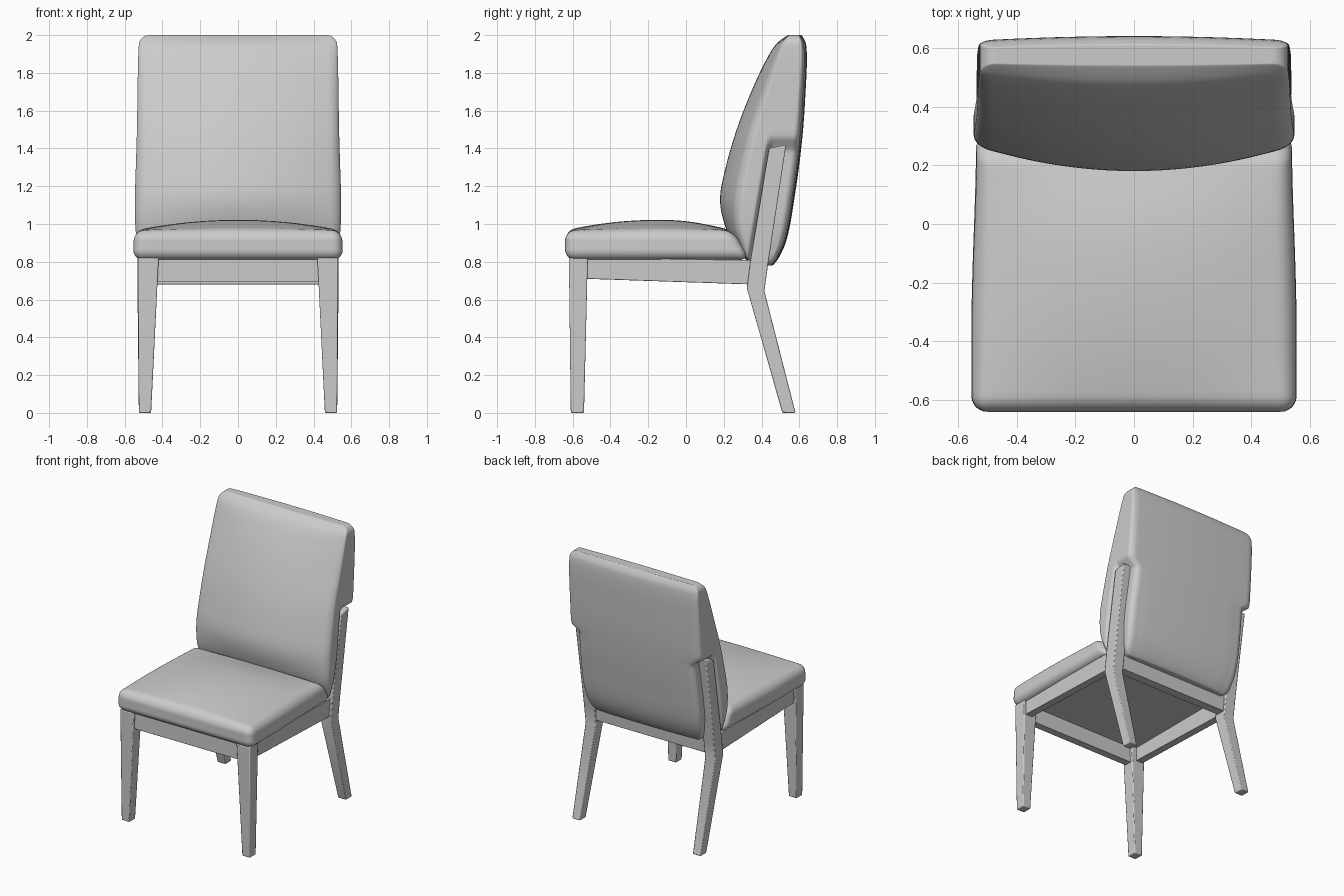
import bpy, bmesh, math
from mathutils import Vector

old = bpy.data.objects.get("Cube")
if old:
    bpy.data.objects.remove(old, do_unlink=True)

# One plain grey for the whole chair
grey = bpy.data.materials.new("plain_grey")
grey.use_nodes = True
grey.diffuse_color = (0.6, 0.6, 0.6, 1)
grey.node_tree.nodes["Principled BSDF"].inputs["Base Color"].default_value = (0.6, 0.6, 0.6, 1)


def finish(name, bm, angle=30, bevel=0):
    bmesh.ops.recalc_face_normals(bm, faces=bm.faces)
    mesh = bpy.data.meshes.new(name)
    bm.to_mesh(mesh)
    bm.free()
    mesh.materials.append(grey)
    obj = bpy.data.objects.new(name, mesh)
    bpy.context.collection.objects.link(obj)
    if bevel:
        mod = obj.modifiers.new("soft_edges", "BEVEL")
        mod.width, mod.segments = bevel, 2
    bpy.ops.object.select_all(action="DESELECT")
    obj.select_set(True)
    bpy.context.view_layer.objects.active = obj
    bpy.ops.object.shade_smooth_by_angle(angle=math.radians(angle))
    return obj


def loft(name, sections, bevel=0.006):
    """Bar through rectangular sections (x0, x1, y0, y1, z_front, z_rear)."""
    bm = bmesh.new()
    rings = [[bm.verts.new(p) for p in ((x0, y0, zf), (x1, y0, zf), (x1, y1, zr), (x0, y1, zr))]
             for x0, x1, y0, y1, zf, zr in sections]
    for a, b in zip(rings, rings[1:]):
        for i in range(4):
            j = (i + 1) % 4
            bm.faces.new((a[i], a[j], b[j], b[i]))
    bm.faces.new(rings[0])
    bm.faces.new(rings[-1])
    return finish(name, bm, bevel=bevel)


def cushion(name, half, radius, shape, cuts):
    """Rounded box, dense towards its edges, pushed into form by shape()."""
    bm = bmesh.new()
    bmesh.ops.create_cube(bm, size=2)
    bmesh.ops.subdivide_edges(bm, edges=bm.edges[:], cuts=cuts, use_grid_fill=True)
    for v in bm.verts:
        p = Vector([math.sin(c * math.pi / 2) * h for c, h in zip(v.co, half)])
        core = Vector([max(r - h, min(h - r, c)) for c, h, r in zip(p, half, (radius,) * 3)])
        d = p - core
        if d.length > 1e-6:
            p = core + d.normalized() * radius
        v.co = shape(p)
    return finish(name, bm, angle=60)


def smooth(a, b, t):
    t = max(0, min(1, (t - a) / (b - a)))
    return t * t * (3 - 2 * t)


def lookup(rows, z):
    """Smooth curve through profile rows whose first entry is the height."""
    n = len(rows)
    i = max(0, min(n - 2, sum(r[0] <= z for r in rows) - 1))
    a, b = rows[i], rows[i + 1]
    step = b[0] - a[0]
    t = max(0, min(1, (z - a[0]) / step))

    def slope(k, c):
        lo, hi = rows[max(k - 1, 0)], rows[min(k + 1, n - 1)]
        return (hi[c] - lo[c]) / (hi[0] - lo[0])
    return [(2*t**3 - 3*t*t + 1) * a[c] + (t**3 - 2*t*t + t) * step * slope(i, c)
            + (3*t*t - 2*t**3) * b[c] + (t**3 - t*t) * step * slope(i + 1, c)
            for c in range(1, len(a))]


# Seat cushion: domed top, rear end sloping under the backrest
def seat_shape(p):
    up = (p.z + 0.078) / 0.156
    u, v = p.x / 0.55, p.y / 0.49
    side = 1 - 0.03 * smooth(-0.5, 1, v) + 0.012 * (1 - up)
    dome = 0.056 * max(0, 1 - u * u) * max(0, 1 - v * v) * smooth(0.4, 1, up)
    return Vector((p.x * side, p.y - 0.15 - 0.09 * up * smooth(0, 1, v), 0.81 + up * 0.156 + dome))


cushion("seat_cushion", (0.55, 0.49, 0.078), 0.055, seat_shape, 40)

# Backrest profile rows: height, front, rear, side sweep, half width
profile = [(0.78, 0.34, 0.47, 0.0, 0.51), (0.88, 0.265, 0.52, 0.03, 0.53),
           (0.98, 0.21, 0.548, 0.06, 0.543), (1.13, 0.18, 0.573, 0.09, 0.546),
           (1.3, 0.21, 0.598, 0.09, 0.541), (1.5, 0.268, 0.62, 0.08, 0.535),
           (1.7, 0.345, 0.633, 0.07, 0.532), (1.86, 0.42, 0.64, 0.05, 0.529),
           (1.95, 0.475, 0.636, 0.03, 0.525), (2.0, 0.53, 0.62, 0.01, 0.52)]


# Backrest cushion: bowed front, notched at the sides for the rear legs
def back_shape(p):
    z = p.z + 1.39
    front, rear, sweep, width = lookup(profile, z)
    t = (p.y / 0.2 + 1) / 2
    u = p.x / 0.53
    y = front + (rear - front) * t + sweep * u * u * (1 - t) - 0.015 * u * u * t
    leg_front = 0.34 + (z - 0.81) * 0.165
    notch = smooth(leg_front - 0.02, leg_front + 0.02, y) * (1 - smooth(1.4, 1.45, z))
    return Vector((u * (width - 0.065 * notch * smooth(0.6, 0.9, abs(u))), y, z))


cushion("backrest_cushion", (0.53, 0.2, 0.61), 0.05, back_shape, 56)

# Legs and side rails, mirrored left and right
for side, s in (("left", 1), ("right", -1)):
    loft("front_leg_" + side, [(s * 0.46, s * 0.525, -0.61, -0.54, 0, 0),
                               (s * 0.42, s * 0.53, -0.62, -0.52, 0.82, 0.82)])
    loft("rear_leg_" + side, [(s * 0.46, s * 0.525, 0.51, 0.58, 0, 0),
                              (s * 0.445, s * 0.532, 0.322, 0.415, 0.66, 0.645),
                              (s * 0.445, s * 0.532, 0.342, 0.435, 0.81, 0.79),
                              (s * 0.455, s * 0.536, 0.44, 0.53, 1.4, 1.42)])
    loft("side_rail_" + side, [(s * 0.46, s * 0.515, -0.53, 0.35, 0.71, 0.68),
                               (s * 0.46, s * 0.515, -0.53, 0.35, 0.82, 0.81)], 0.003)

# Cross rails under the seat
loft("front_rail", [(-0.44, 0.44, -0.6, -0.545, 0.695, 0.695),
                    (-0.44, 0.44, -0.6, -0.545, 0.82, 0.82)], 0.003)
loft("rear_rail", [(-0.46, 0.46, 0.345, 0.41, 0.68, 0.68),
                   (-0.46, 0.46, 0.355, 0.42, 0.81, 0.81)], 0.003)
